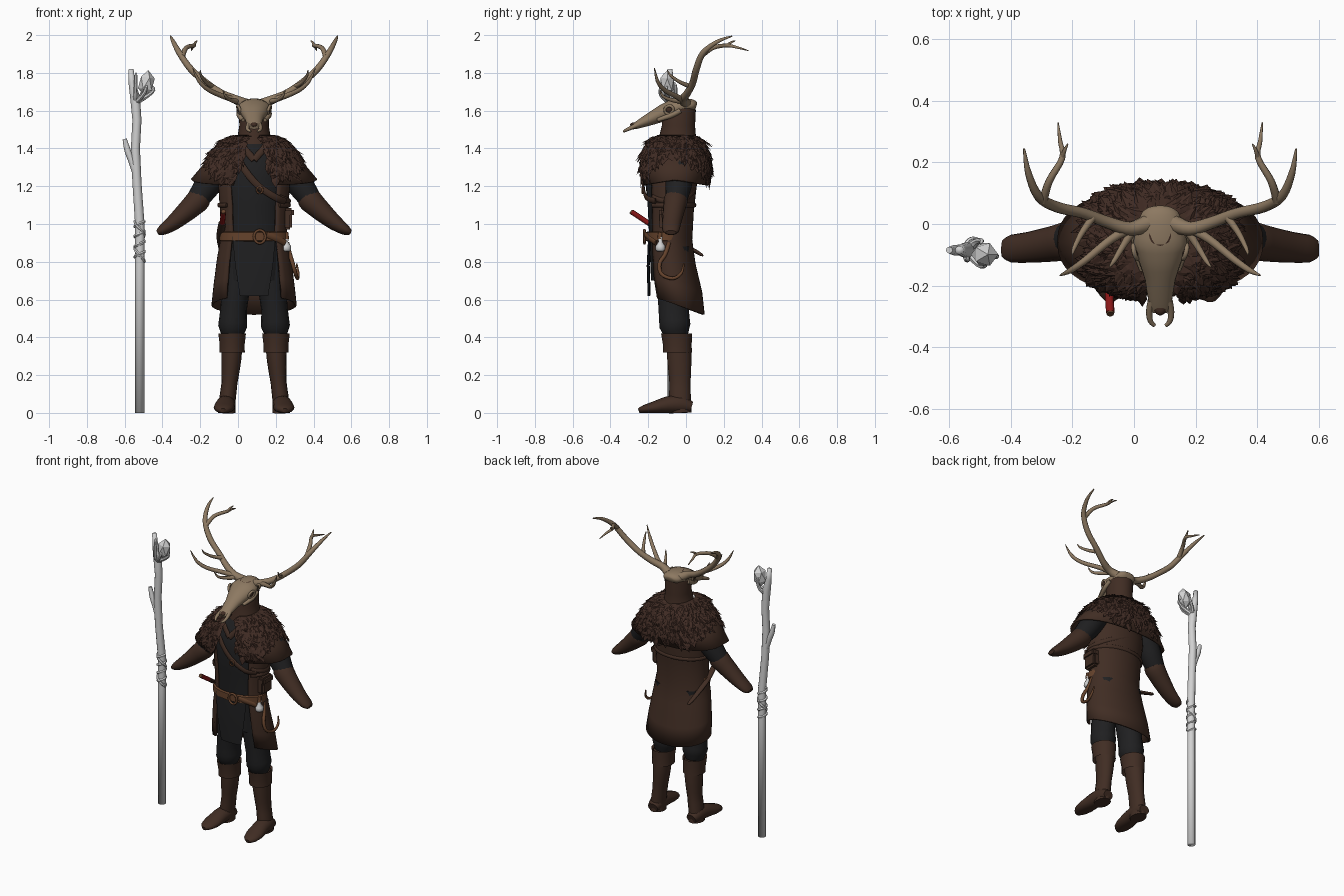
import bpy, bmesh, math, random
from mathutils import Vector as V, Matrix
random.seed(4)
CX = 0.085                      # the figure's own mirror line

def mat(name, r, g, b):
    m = bpy.data.materials.new(name); m.diffuse_color = (r, g, b, 1); return m
LEATHER = mat("brown leather", .052, .026, .017)
FUR = mat("dark fur", .050, .024, .017)
CLOTH = mat("black cloth", .014, .014, .015)
BONE = mat("bone", .265, .19, .12)
BELT = mat("tan strap", .13, .055, .025)
RED = mat("red grip", .25, .008, .008)
PALE = mat("pale grey wood", .64, .64, .64)

def finish(name, bm, m, angle=50, solid=0):
    bmesh.ops.recalc_face_normals(bm, faces=bm.faces)
    me = bpy.data.meshes.new(name); bm.to_mesh(me); bm.free()
    me.materials.append(m)
    ob = bpy.data.objects.new(name, me); bpy.context.collection.objects.link(ob)
    bpy.context.view_layer.objects.active = ob
    bpy.ops.object.select_all(action='DESELECT'); ob.select_set(True)
    if solid:
        s = ob.modifiers.new("thickness", 'SOLIDIFY'); s.thickness = solid; s.offset = 0
    if angle: bpy.ops.object.shade_smooth_by_angle(angle=math.radians(angle))
    return ob

def skin(bm, rows, closed, caps):
    vs = [[bm.verts.new(p) for p in r] for r in rows]
    n = len(rows[0])
    for a, b in zip(vs, vs[1:]):
        for i in range(n if closed else n - 1):
            j = (i + 1) % n
            bm.faces.new((a[i], a[j], b[j], b[i]))
    if caps and closed:
        bm.faces.new(vs[0]); bm.faces.new(vs[-1])

def loft(name, rings, m, gap=0, n=28, caps=True, solid=0, power=1, hem=None, x=CX):
    """Horizontal elliptical rings (y, z, rx, ry); gap opens the front."""
    rows = []
    for k, (cy, z, rx, ry) in enumerate(rings):
        row = []
        for i in range(n + (1 if gap else 0)):
            t = gap + (2 * math.pi - 2 * gap) * i / n
            s, c = math.sin(t), math.cos(t)
            s, c = [math.copysign(abs(q) ** power, q) for q in (s, c)]
            dz = hem(t) * k / (len(rings) - 1) if hem else 0
            row.append((x + rx * s, cy - ry * c, z + dz))
        rows.append(row)
    bm = bmesh.new(); skin(bm, rows, not gap, caps)
    return finish(name, bm, m, solid=solid)

def smooth(pts, rad, k):
    """Catmull-Rom subdivision of path and radii."""
    P, R = [], []
    for i in range(len(pts) - 1):
        a, b, c, d = [V(pts[max(0, min(len(pts) - 1, i + o))]) for o in (-1, 0, 1, 2)]
        for j in range(k):
            t = j / k
            P.append(.5 * (2*b + (c-a)*t + (2*a-5*b+4*c-d)*t*t + (3*b-a-3*c+d)*t**3))
            R.append([p + (q - p) * t for p, q in zip(rad[i], rad[i+1])])
    return P + [V(pts[-1])], R + [rad[-1]]

def tube(name, pts, rad, m, n=10, k=1, ref=(0, 1, 0), side=None, floor=False, angle=50):
    """Tube along a path; radii may be (across, along ref). side mirrors x about CX."""
    rad = [r if isinstance(r, tuple) else (r, r) for r in rad]
    if side: pts = [(CX + side * p[0], p[1], p[2]) for p in pts]
    P, R = smooth(pts, rad, k)
    rows, u = [], None
    for i, p in enumerate(P):
        T = (P[min(i + 1, len(P) - 1)] - P[max(i - 1, 0)]).normalized()
        u = T.cross(V(ref)) if u is None else u - T * u.dot(T)
        u.normalize(); w = T.cross(u)
        row = [p + u * R[i][0] * math.cos(2*math.pi*j/n) + w * R[i][1] * math.sin(2*math.pi*j/n) for j in range(n)]
        if floor:
            for q in row: q.z = max(q.z, 0)
        rows.append(row)
    bm = bmesh.new(); skin(bm, rows, True, True)
    return finish(name, bm, m, angle)

def ball(name, loc, size, m, sub=3, angle=50, rot=0):
    bm = bmesh.new(); bmesh.ops.create_icosphere(bm, subdivisions=sub, radius=1)
    bm.transform(Matrix.Translation(loc) @ Matrix.Rotation(rot, 4, 'Y') @ Matrix.Diagonal((*size, 1)))
    return finish(name, bm, m, angle)

def box(name, loc, size, m, bev=.012):
    bm = bmesh.new(); bmesh.ops.create_cube(bm, size=1)
    bm.transform(Matrix.Diagonal((*size, 1)))
    bmesh.ops.bevel(bm, geom=bm.edges[:], offset=bev, segments=2, affect='EDGES')
    bm.transform(Matrix.Translation(loc))
    return finish(name, bm, m)

def ring(name, c, a, b, r, m, n=20):
    """Closed-looking loop: centre c, axis vectors a and b."""
    pts = [V(c) + V(a) * math.cos(2*math.pi*i/n) + V(b) * math.sin(2*math.pi*i/n) for i in range(n + 1)]
    return tube(name, pts, [r] * (n + 1), m, n=8, ref=V(a).cross(V(b)))

# ---- legs, boots, arms
for s in (-1, 1):
    tube("trouser_leg", [(.09, -.07, .88), (.095, -.068, .68), (.108, -.065, .55), (.113, -.058, .46), (.117, -.045, .40)],
         [(.08, .09), (.075, .085), (.07, .08), (.077, .082), (.05, .055)], CLOTH, 16, 3, side=s)
    tube("boot_shaft", [(.115, -.04, .40), (.12, -.035, .28), (.13, -.032, .16), (.142, -.032, .06), (.144, -.03, 0)],
         [(.058, .066), (.052, .064), (.042, .056), (.044, .058), (.046, .06)], LEATHER, 16, 3, side=s)
    tube("boot_foot", [(.144, .028, .03), (.147, -.03, .045), (.152, -.10, .042), (.158, -.17, .028), (.162, -.22, .02), (.164, -.25, .012)],
         [(.035, .03), (.05, .05), (.052, .045), (.056, .032), (.045, .022), (.015, .012)], LEATHER, 16, 2, (0, 0, 1), s, True)
    loft("boot_cuff", [(-.045, .32, .068, .076), (-.046, .36, .067, .076), (-.05, .42, .074, .082), (-.05, .41, .06, .07)],
         LEATHER, n=18, caps=False, x=CX + s * .116)
    tube("sleeve", [(.12, -.04, 1.37), (.2, -.035, 1.28), (.25, -.04, 1.2), (.31, -.055, 1.115)],
         [.065, .075, .07, .055], CLOTH, 16, 3, side=s)
    tube("bracer", [(.278, -.05, 1.145), (.30, -.055, 1.122), (.36, -.066, 1.065), (.43, -.076, 1.005), (.485, -.08, .968), (.512, -.08, .955)],
         [.058, (.064, .064), (.054, .057), (.041, .05), (.028, .045), (.012, .028)], LEATHER, 16, 2, side=s)

# ---- tunic, apron flap, long coat
loft("tunic", [(-.09, .70, .14, .095), (-.095, .93, .155, .10), (-.098, 1.1, .155, .105), (-.1, 1.25, .17, .118),
               (-.08, 1.38, .14, .105), (-.05, 1.46, .07, .07)], CLOTH)
tube("apron_flap", [(0, -.192, .94), (0, -.20, .78), (0, -.195, .62)], [(.115, .008), (.10, .008), (.075, .008)], CLOTH, 8, side=1)
loft("coat", [(-.07, 1.40, .16, .12), (-.08, 1.22, .185, .132), (-.085, 1.08, .175, .12), (-.088, .94, .168, .115),
              (-.08, .82, .19, .125), (-.06, .68, .208, .14), (-.045, .57, .22, .138)],
     LEATHER, gap=.72, solid=.012, hem=lambda t: .05 * math.cos(t))

# ---- belt and straps
loft("belt", [(-.104, z, rx, ry) for z, rx, ry in ((.908, .165, .10), (.912, .182, .113), (.955, .182, .113), (.96, .165, .10))], BELT, caps=False)
ring("buckle", (.115, -.22, .933), (.03, 0, 0), (0, 0, .035), .007, BELT)
tube("belt_tail", [(.15, -.215, .945), (.2, -.195, .925), (.25, -.16, .90)], [(.016, .006)] * 3, BELT, 8, 3)
def strap(name, zc, slope, m, w, lo, hi):
    pts = []
    for i in range(25):
        t = lo + (hi - lo) * i / 24
        pts.append((CX + .188 * math.sin(t), -.085 - .133 * math.cos(t), zc - slope * math.sin(t)))
    tube(name, pts, [(.007, w)] * 25, m, 8, ref=(0, 0, 1))
strap("back_strap", 1.20, .08, LEATHER, .014, .8, 5.4)
strap("waist_strap", 1.10, .0, LEATHER, .012, .8, 5.4)
tube("chest_strap", [(-.03, -.20, 1.39), (.04, -.225, 1.28), (.11, -.226, 1.20), (.20, -.21, 1.14), (.25, -.16, 1.12)],
     [(.018, .007)] * 5, LEATHER, 8, 3)
ring("strap_ring", (.115, -.23, 1.18), (.016, 0, 0), (0, 0, .018), .005, BELT, 14)

# ---- cape and fur mantle
PROFILE = [(1.465, .085, .095), (1.435, .145, .14), (1.38, .205, .167), (1.31, .258, .178), (1.222, .33, .168)]
def hem(t): return .012 - .03 * abs(math.cos(t))
loft("cape", [(-.058, *p) for p in PROFILE], LEATHER, gap=.27, n=40, solid=.012, power=.85, hem=hem)
def mantle(t, v):
    f = v * 4; i = min(int(f), 3); f -= i
    z, rx, ry = [a + (b - a) * f for a, b in zip(PROFILE[i], PROFILE[i + 1])]
    s, c = [math.copysign(abs(q) ** .85, q) for q in (math.sin(t), math.cos(t))]
    return V((CX + rx * s, -.058 - ry * c, z + hem(t) * v))
bm = bmesh.new()
for _ in range(1100):
    t = random.uniform(.25, 2 * math.pi - .25)
    v = random.random() ** .7 * (.5 + .4 * abs(math.cos(t)))
    p = mantle(t, v)
    down = (mantle(t, v + .05) - p).normalized()
    across = (mantle(t + .05, v) - p).normalized()
    out = across.cross(down)
    if out.dot(p - V((CX, -.055, 1.2))) < 0: out = -out
    d = down + across * random.uniform(-.6, .6)
    L, w = random.uniform(.045, .08), random.uniform(.012, .021)
    a, b = [bm.verts.new(p + across * w * q + out * .006) for q in (-1, 1)]
    c = bm.verts.new(p + d * L * .45 + out * .02)
    e = bm.verts.new(p + d * L + out * random.uniform(.008, .026))
    l, r = [bm.verts.new(p + d * L * .5 + across * w * q + out * .014) for q in (-1.1, 1.1)]
    for f in ((a, b, c), (b, r, c), (r, e, c), (e, l, c), (l, a, c)): bm.faces.new(f)
finish("fur_mantle", bm, FUR, 0)
for s in (-1, 1):
    tube("collar_strap", [(.085, -.13, 1.45), (.06, -.19, 1.41), (.0, -.215, 1.34)], [(.018, .008)] * 3, LEATHER, 8, 3, side=s)

# ---- hood and skull mask
loft("hood", [(-.045, 1.40, .11, .11), (-.045, 1.46, .088, .098), (-.04, 1.52, .078, .088), (-.038, 1.60, .08, .09),
              (-.03, 1.64, .068, .078), (-.03, 1.66, .035, .04)], LEATHER)
tube("skull", [(0, .055, 1.625), (0, .04, 1.628), (0, 0, 1.626), (0, -.06, 1.612), (0, -.12, 1.588), (0, -.18, 1.56), (0, -.25, 1.528), (0, -.285, 1.512)],
     [(.03, .015), (.058, .03), (.074, .04), (.088, .05), (.07, .046), (.05, .036), (.038, .022), (.03, .012)], BONE, 18, 3, (0, 0, 1), 1)
ball("nasal_hollow", (CX, -.268, 1.525), (.022, .03, .014), LEATHER, 2)
for s in (-1, 1):
    tube("snout_prong", [(.026, -.25, 1.528), (.035, -.285, 1.512), (.032, -.315, 1.498), (.018, -.33, 1.49)], [.015, .011, .009, .006], BONE, 8, 3, (0, 0, 1), s)
    ring("eye_rim", (CX + s * .08, -.09, 1.605), (s * -.006, -.022, -.006), (s * .004, -.004, .02), .008, BONE, 16)
    ball("eye_socket", (CX + s * .076, -.09, 1.605), (.012, .018, .016), LEATHER, 2)
    tube("cheek_bone", [(.078, -.03, 1.60), (.078, -.08, 1.575), (.058, -.15, 1.55)], [.014, .015, .01], BONE, 8, 3, (0, 0, 1), s)
    # antlers: main beam, then tines
    A = [("antler_beam", [(.045, 0, 1.635), (.10, -.015, 1.66), (.17, .005, 1.69), (.25, .035, 1.745), (.335, .055, 1.82), (.395, .09, 1.905), (.428, .165, 1.965), (.442, .245, 1.995)],
          [.03, .023, .02, .018, .018, .016, .011, .003]),
         ("back_tine", [(.38, .075, 1.885), (.36, .14, 1.932), (.318, .215, 1.945), (.325, .27, 1.935), (.332, .33, 1.918)], [.015, .012, .010, .007, .002]),
         ("small_tine", [(.318, .215, 1.945), (.31, .24, 1.962), (.30, .26, 1.97)], [.008, .006, .002]),
         ("brow_tine", [(.09, -.01, 1.655), (.16, -.05, 1.675), (.24, -.115, 1.71), (.29, -.15, 1.755), (.325, -.167, 1.825)], [.018, .014, .012, .010, .002]),
         ("short_tine", [(.085, -.015, 1.65), (.12, -.07, 1.655), (.15, -.12, 1.675), (.165, -.14, 1.71)], [.016, .011, .008, .002]),
         ("middle_tine", [(.22, .02, 1.73), (.255, -.03, 1.75), (.28, -.08, 1.785), (.285, -.10, 1.815)], [.013, .010, .007, .002])]
    for name, pts, rad in A: tube(name, pts, rad, BONE, 10, 4, side=s)

# ---- dagger in its sheath on one hip, pouch, flask and horn on the other
X = -.083
tube("dagger_sheath", [(X, -.20, 1.005), (X - .012, -.08, .93), (X, .06, .85), (X + .01, .09, .832)], [(.02, .013), (.02, .013), (.015, .01), .004], LEATHER, 10, 3)
tube("dagger_grip", [(X + .006, -.288, 1.064), (X, -.195, 1.003)], [.014, .014], RED, 10)
tube("dagger_pommel", [(X + .006, -.293, 1.067), (X + .006, -.286, 1.062)], [.012, .0135], BELT, 10)
box("pouch", (.262, -.09, 1.025), (.05, .10, .11), LEATHER)
box("pouch_flap", (.268, -.09, 1.06), (.055, .106, .05), LEATHER)
loft("flask", [(-.135, .855, .018, .018), (-.135, .865, .027, .027), (-.135, .885, .025, .025), (-.135, .905, .011, .011), (-.135, .93, .013, .013)], PALE, n=14, x=.255)
tube("flask_cord", [(.255, -.135, .955), (.258, -.14, .92)], [.012, .012], BELT, 8)
tube("hook_horn", [(.26, -.09, .90), (.275, -.11, .84), (.29, -.14, .79), (.305, -.13, .735), (.315, -.07, .712), (.318, -.025, .74), (.31, -.012, .79)],
     [.012, .011, .011, .01, .009, .008, .004], BELT, 10, 4)

# ---- staff: shaft, side twig, grip wrap, crown and stone
Y = -.085
tube("staff_shaft", [(-.52, -.072, 0), (-.52, -.072, .78), (-.52, -.074, 1.0), (-.535, Y, 1.22), (-.543, Y, 1.40), (-.535, Y, 1.55), (-.545, Y, 1.67), (-.562, Y, 1.75), (-.567, Y, 1.82)],
     [.025, .025, .025, .024, .024, .024, .026, .018, .014], PALE, 12, 1, angle=180)
tube("staff_twig", [(-.54, Y, 1.27), (-.565, Y, 1.34), (-.585, Y, 1.39), (-.60, Y, 1.45)], [.02, .018, .017, .011], PALE, 8, 2)
for d in (-1, 1):
    N = 60
    tube("grip_wrap", [(-.521 + .024 * math.cos(a), -.074 + .024 * math.sin(d * a), .80 + .215 * i / N)
                       for i in range(N + 1) for a in [i / N * (4 if d > 0 else 1.5) * 2 * math.pi]], [.009] * (N + 1), PALE, 6)
ball("staff_stone", (-.485, Y - .014, 1.745), (.045, .043, .07), PALE, 1, 0, .15)
for dx, dy, h in ((.09, -.02, 1.73), (.05, -.05, 1.74), (.04, .03, 1.75), (-.005, -.03, 1.80)):
    tube("stone_claw", [(-.54, Y, 1.645), (-.54 + dx * .7, Y + dy * .9, 1.68), (-.535 + dx, Y + dy, h - .02), (-.535 + dx * .9, Y + dy * .7, h)],
         [.018, .011, .008, .003], PALE, 7, 3)
